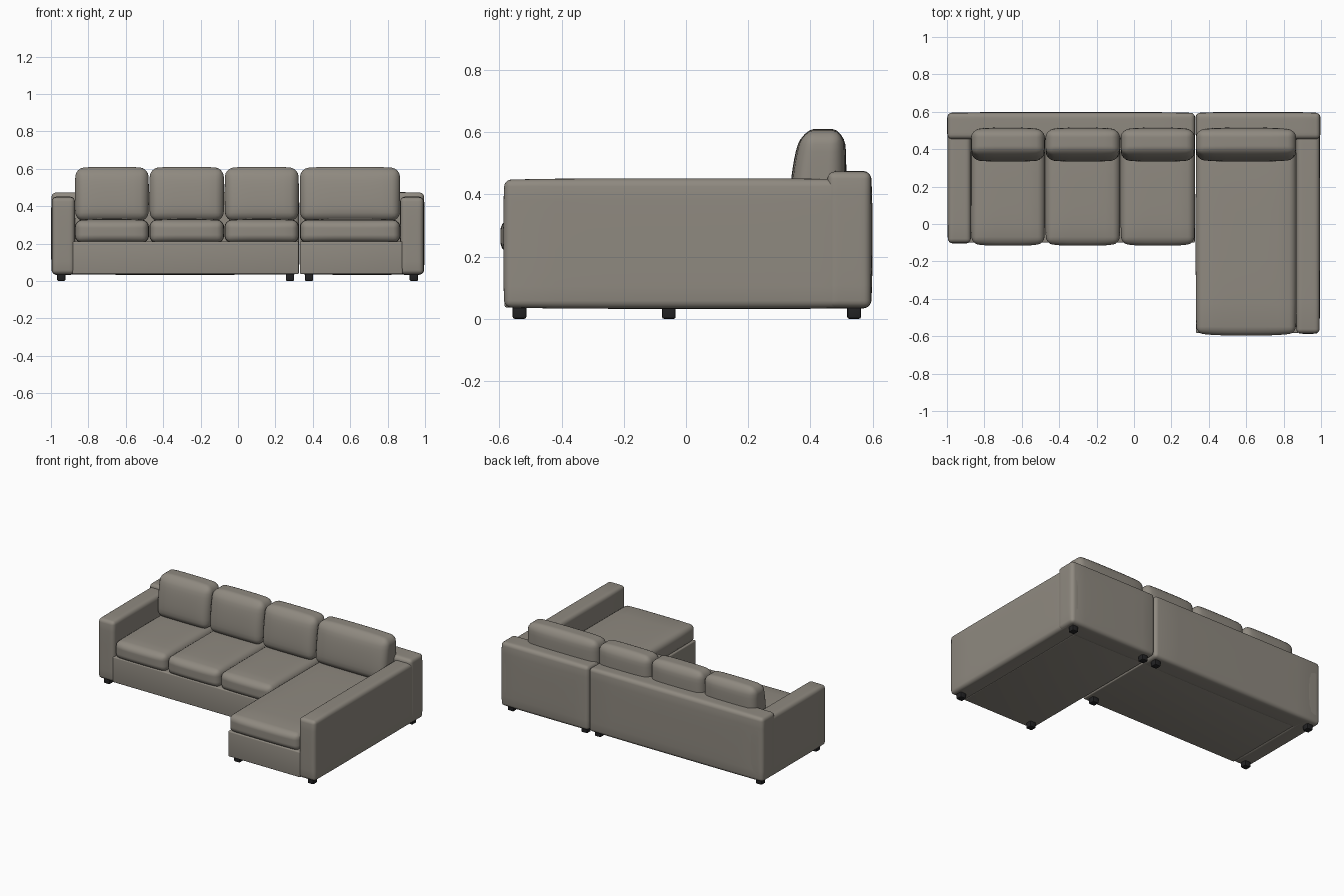
import bpy, bmesh
from mathutils import Vector

if "Cube" in bpy.data.objects:
    bpy.data.objects.remove(bpy.data.objects["Cube"])


def material(name, rgb):
    m = bpy.data.materials.new(name)
    m.diffuse_color = (*rgb, 1)
    m.use_nodes = True
    m.node_tree.nodes["Principled BSDF"].inputs["Base Color"].default_value = m.diffuse_color
    return m


FABRIC = material("warm_grey_fabric", (0.275, 0.252, 0.216))
BLACK = material("black_plastic", (0.016, 0.016, 0.017))


def soft_box(name, x, y, z, r, mat=FABRIC, puff=(0, 0, 0), cuts=7, seg=4, lean=0):
    """Rounded box between limits; faces swell by puff, front may lean back."""
    lim = (x, y, z)
    c = Vector([(a + b) / 2 for a, b in lim])
    h = Vector([(b - a) / 2 for a, b in lim])
    bm = bmesh.new()
    bmesh.ops.create_cube(bm, size=2)
    bmesh.ops.scale(bm, vec=h, verts=bm.verts)
    bmesh.ops.bevel(bm, geom=bm.edges[:], offset=r, segments=seg, profile=0.5,
                    affect='EDGES')
    if any(puff) or lean:
        for ax in range(3):
            n = Vector((0, 0, 0))
            n[ax] = 1
            for i in range(1, cuts + 1):
                co = n * ((h[ax] - r) * (2 * i / (cuts + 1) - 1))
                bmesh.ops.bisect_plane(bm, geom=bm.verts[:] + bm.edges[:] + bm.faces[:],
                                       plane_co=co, plane_no=n, dist=1e-5)
        for v in bm.verts:
            t = [v.co[i] / h[i] for i in range(3)]
            f = [max(0, 1 - k ** 4) for k in t]
            d = [puff[i] * t[i] * f[(i + 1) % 3] * f[(i + 2) % 3] for i in range(3)]
            v.co += Vector(d)
            up = (t[2] + 1) / 2
            v.co.y += lean * up * up * (1 - t[1]) / 2
    bmesh.ops.translate(bm, vec=c, verts=bm.verts)
    bmesh.ops.recalc_face_normals(bm, faces=bm.faces[:])
    me = bpy.data.meshes.new(name)
    bm.to_mesh(me)
    bm.free()
    me.materials.append(mat)
    ob = bpy.data.objects.new(name, me)
    bpy.context.collection.objects.link(ob)
    bpy.ops.object.select_all(action='DESELECT')
    ob.select_set(True)
    bpy.context.view_layer.objects.active = ob
    bpy.ops.object.shade_smooth_by_angle(angle=0.7)
    return ob


# Arms
soft_box("left_arm", (-0.995, -0.873), (-0.1, 0.592), (0.036, 0.447), 0.022, puff=(0.003, 0.004, 0.004))
soft_box("right_arm", (0.868, 0.992), (-0.583, 0.592), (0.036, 0.447), 0.022, puff=(0.003, 0.004, 0.004))

# Backrest frames
soft_box("sofa_back", (-0.996, 0.324), (0.455, 0.594), (0.036, 0.472), 0.022, puff=(0.003, 0.005, 0.003))
soft_box("chaise_back", (0.332, 0.994), (0.455, 0.594), (0.036, 0.472), 0.022, puff=(0.003, 0.005, 0.003))

# Bases
soft_box("sofa_base", (-0.885, 0.325), (-0.1, 0.5), (0.036, 0.212), 0.008)
soft_box("chaise_base", (0.331, 0.88), (-0.583, 0.5), (0.036, 0.212), 0.008)

# Seat and back cushions, one pair per place
spans = [(-0.868, -0.48), (-0.47, -0.078), (-0.068, 0.322), (0.334, 0.864)]
for i, (a, b) in enumerate(spans):
    front = -0.583 if i == 3 else -0.103
    soft_box(f"seat_cushion_{i + 1}", (a, b), (front, 0.47), (0.206, 0.324), 0.034,
             puff=(0.004, 0.013, 0.009))
    soft_box(f"back_cushion_{i + 1}", (a + 0.002, b - 0.002), (0.343, 0.503), (0.325, 0.601), 0.04,
             puff=(0.005, 0.012, 0.009), lean=0.035)

# Feet
for part, xs, ys in (("sofa", (-0.945, 0.278), (-0.055, 0.54)),
                     ("chaise", (0.38, 0.94), (-0.535, 0.54))):
    for fx in xs:
        for fy in ys:
            soft_box(f"{part}_foot", (fx - 0.022, fx + 0.022), (fy - 0.022, fy + 0.022),
                     (0, 0.045), 0.006, BLACK, seg=2)
